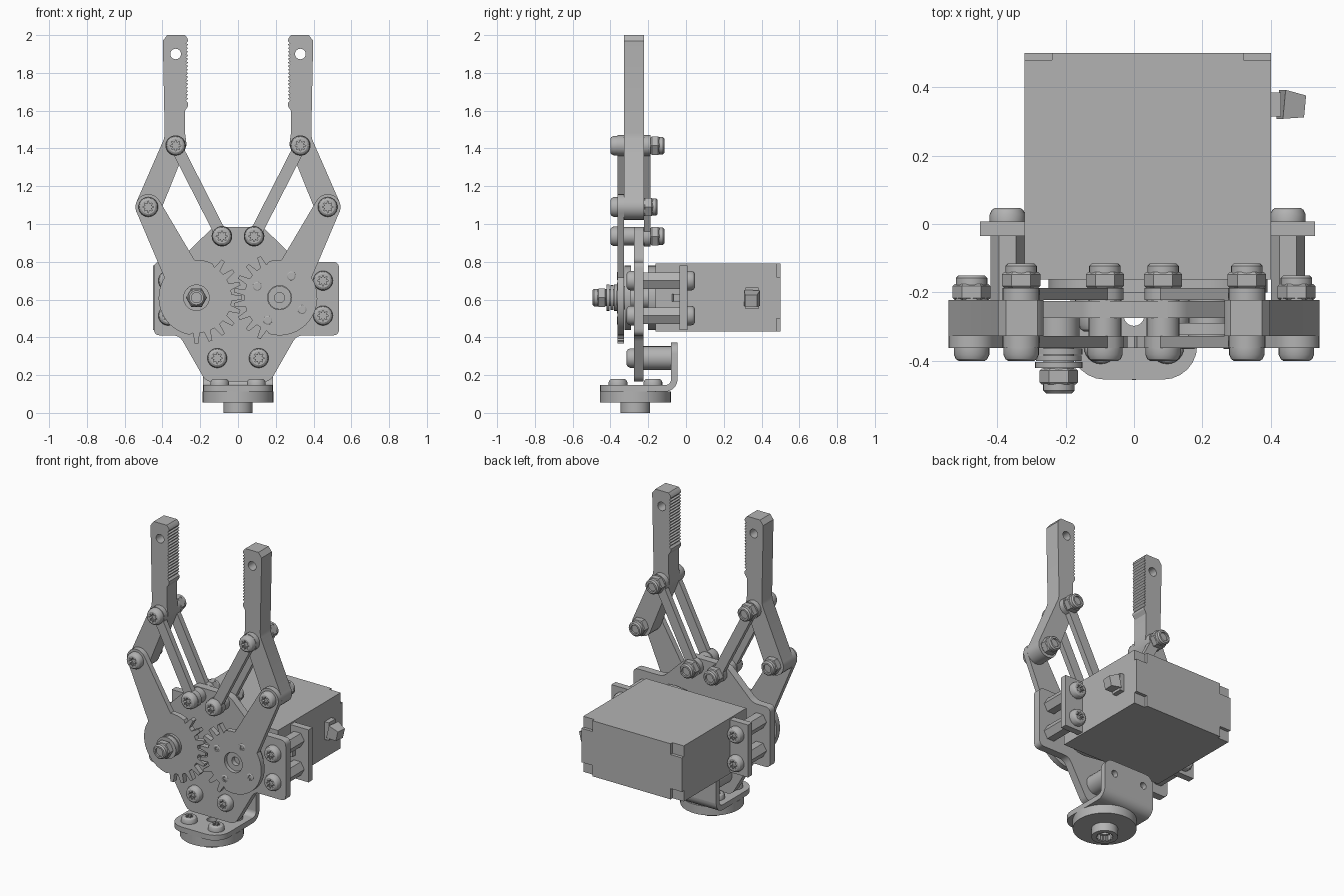
import bpy, bmesh
from math import sin, cos, pi, radians
from mathutils import Matrix, Vector

cube = bpy.data.objects.get("Cube")
if cube:
    bpy.data.objects.remove(cube)

grey = bpy.data.materials.new("plain grey")
grey.use_nodes = True
grey.diffuse_color = (0.45, 0.45, 0.45, 1)
grey.node_tree.nodes["Principled BSDF"].inputs["Base Color"].default_value = grey.diffuse_color

FRONT = Matrix.Rotation(pi / 2, 4, 'X')     # local z -> -y, local y -> z
BACK = Matrix.Rotation(-pi / 2, 4, 'X')     # local z -> +y
UP = Matrix.Identity(4)
SIDE = Matrix.Rotation(pi / 2, 4, 'Z') @ FRONT


# ---------- helpers ----------
def finish(name, bm):
    bmesh.ops.remove_doubles(bm, verts=bm.verts, dist=0.00005)
    bmesh.ops.recalc_face_normals(bm, faces=bm.faces)
    for f in bm.faces:
        f.smooth = True
    for e in bm.edges:
        e.smooth = len(e.link_faces) == 2 and e.calc_face_angle(0) < radians(30)
    me = bpy.data.meshes.new(name)
    bm.to_mesh(me)
    bm.free()
    me.materials.append(grey)
    return me


def place(name, me, loc=(0, 0, 0), turn=UP, size=1):
    ob = bpy.data.objects.new(name, me)
    ob.matrix_world = Matrix.Translation(loc) @ turn @ Matrix.Scale(size, 4)
    bpy.context.collection.objects.link(ob)
    return ob


def lathe(bm, profile, sides=24):
    """Spin (radius, height) points round local z."""
    vs = [bm.verts.new((r, 0, h)) for r, h in profile]
    es = [bm.edges.new(p) for p in zip(vs, vs[1:])]
    bmesh.ops.spin(bm, geom=vs + es, cent=(0, 0, 0), axis=(0, 0, 1),
                   angle=2 * pi, steps=sides, use_merge=True)


def lathe_mesh(name, profile, sides=24):
    bm = bmesh.new()
    lathe(bm, profile, sides)
    return finish(name, bm)


def slab(bm, loops, low, high):
    """Extrude outlines between two heights; inner loops become holes."""
    cu = bpy.data.curves.new("outline", 'CURVE')
    cu.dimensions, cu.fill_mode, cu.extrude = '2D', 'BOTH', (high - low) / 2
    for pts in loops:
        sp = cu.splines.new('POLY')
        sp.points.add(len(pts) - 1)
        sp.use_cyclic_u = True
        for p, q in zip(sp.points, pts):
            p.co = (q[0], q[1], 0, 1)
    ob = bpy.data.objects.new("outline", cu)
    me = ob.to_mesh()
    me.transform(Matrix.Translation((0, 0, (low + high) / 2)))
    bm.from_mesh(me)
    ob.to_mesh_clear()
    bpy.data.objects.remove(ob)
    bpy.data.curves.remove(cu)


def plate(name, loops, low, high, turn=FRONT):
    """Slab placed by y range (front plates) or z / x range (other turns)."""
    bm = bmesh.new()
    if turn is FRONT:
        low, high = -high, -low
    slab(bm, loops, low, high)
    return place(name, finish(name, bm), turn=turn)


def arc(c, r, a0, a1, n=12):
    return [(c[0] + r * cos(radians(a0 + (a1 - a0) * i / n)),
             c[1] + r * sin(radians(a0 + (a1 - a0) * i / n))) for i in range(n + 1)]


def circle(c, r, n=24):
    return arc(c, r, 0, 360, n)[:-1]


def rounded(pts, r, n=5):
    out = []
    for i, p in enumerate(pts):
        p, a, b = Vector(p), Vector(pts[i - 1]), Vector(pts[(i + 1) % len(pts)])
        s, e = p + (a - p).normalized() * r, p + (b - p).normalized() * r
        out += [tuple(s * (1 - t) ** 2 + p * 2 * t * (1 - t) + e * t * t)
                for t in (k / n for k in range(n + 1))]
    return out


def rect(x0, x1, y0, y1):
    return [(x0, y0), (x1, y0), (x1, y1), (x0, y1)]


def flip(pts, s):
    return [(x * s, y) for x, y in pts]


# ---------- fasteners ----------
bm = bmesh.new()
lathe(bm, [(0, 0), (.052, 0), (.052, .02), (.046, .033), (.037, .039), (.037, .018), (0, .018)])
star = [((.031 if i % 2 == 0 else .016) * cos(i * pi / 8), (.031 if i % 2 == 0 else .016) * sin(i * pi / 8))
        for i in range(16)]
slab(bm, [circle((0, 0), .037), star], .018, .039)
screw = finish("screw_head", bm)

bm = bmesh.new()
lathe(bm, [(0, 0), (.05, 0), (.056, .006), (.056, .04), (.05, .046), (0, .046)], 6)
lathe(bm, [(.046, .04), (.046, .064), (.038, .072), (.027, .072), (.027, .06), (0, .06)])
nut = finish("lock_nut", bm)
spacer = lathe_mesh("spacer", [(0, 0), (.048, 0), (.048, 1), (0, 1)])


def rod(name, x, z, y0, y1, r=.048, sides=24):
    me = lathe_mesh(name, [(0, 0), (r, 0), (r, y1 - y0), (0, y1 - y0)], sides)
    return place(name, me, (x, y1, z), FRONT)


# ---------- main plate and servo ----------
half = [(.17, .165), (.31, .41), (.49, .41), (.49, .80), (.32, .80), (.13, .985)]
outline = [(x + (.045 if x == .49 else 0), z) for x, z in half]
outline += [(-x + (.045 if x == .49 else 0), z) for x, z in reversed(half)]
plate("main_plate", [rounded(outline, .035)], -.275, -.225)

plate("servo_body", [rect(-.32, .40, .43, .79)], -.162, .48)
cross = [(-.24, .43), (.32, .43), (.32, .50), (.40, .50), (.40, .72), (.32, .72),
         (.32, .79), (-.24, .79), (-.24, .72), (-.32, .72), (-.32, .50), (-.24, .50)]
plate("servo_back", [cross], .48, .50)
boss = arc((.22, .61), .17, -90, 90) + arc((-.12, .61), .13, 90, 270)
plate("servo_boss", [boss], -.2, -.162)
plate("servo_plug", [rect(.40, .43, .55, .665)], .315, .385)
plug = lathe_mesh("servo_plug_tip", [(0, 0), (.045, 0), (.034, .065), (0, .065)], 4)
place("servo_plug_tip", plug, (.43, .35, .608),
      Matrix.Rotation(pi / 2, 4, 'Y') @ Matrix.Diagonal((1.6, 1, 1, 1)) @ Matrix.Rotation(pi / 4, 4, 'Z'))

for side, inner, outer in ((-1, -.32, -.45), (1, .40, .53)):
    x = (inner + outer) / 2 - .015 * side
    holes = [circle((x, z), .02, 12) for z in (.515, .70)]
    plate("servo_flange", [rect(min(inner, outer), max(inner, outer), .44, .78)] + holes, -.035, .008)
    plate("flange_rib", [[(inner, -.075), (inner, -.03), (inner + side * .035, -.03),
                          (inner + side * .035, -.065)]], .59, .63, UP)
    for z in (.515, .70):
        rod("servo_standoff", x, z, -.225, -.035, .05, 6)
        place("servo_front_screw", screw, (x, -.275, z), FRONT)
        place("servo_back_screw", screw, (x, .008, z), BACK)


# ---------- geared arms, links and fingers ----------
HUB, ELBOW, WRIST, INNER = (-.22, .61), (-.475, 1.09), (-.33, 1.415), (-.085, .935)


def geared_arm(first, last, offset):
    """Sector gear with an arm, as seen on the -x side."""
    step, pts = 18, []
    for k in range(first, last + 1):
        for d, r in ((-.3, .187), (-.13, .242), (.13, .242), (.3, .187)):
            pts += arc(HUB, r, (k + offset + d) * step, 0, 1)[:1]
    pts += arc(HUB, .2, (last + offset + .6) * step, 93, 4)
    pts += arc(ELBOW, .068, 29, 209)
    return pts + arc(HUB, .2, 148, (first + offset - .6) * step + 360, 16)


plate("left_geared_arm", [flip(geared_arm(-4, 3, .5), -1), circle((.22, .61), .064)], -.362, -.327)
plate("right_geared_arm", [geared_arm(-5, 3, 0)], -.362, -.327)

teeth = []
for i in range(17):
    z = 1.97 - i * .019
    teeth += [(-.264, z), (-.275, z - .014)]
finger = [(-.375, 2.0), (-.282, 2.0), (-.268, 1.985)] + teeth
finger += [(-.264, 1.64), (-.264, 1.625), (-.28, 1.60), (-.28, 1.48), (-.272, 1.42), (-.285, 1.38)]
finger += arc(ELBOW, .068, -24, -204)
finger += [(-.392, 1.45), (-.388, 1.48), (-.398, 1.97)]

v = Vector(WRIST) - Vector(INNER)
tilt = Vector((1, 0)).angle_signed(v) * -180 / pi
link = arc(WRIST, .055, tilt - 145, tilt + 145) + arc(INNER, .055, tilt + 35, tilt + 325)

for s, side in ((-1, "right"), (1, "left")):
    plate(side + "_finger", [flip(finger, -s), circle((s * .33, 1.90), .028)], -.327, -.222)
    plate(side + "_front_link", [flip(link, -s)], -.362, -.327)
    plate(side + "_back_link", [flip(link, -s)], -.222, -.187)
    for (px, pz), back in ((ELBOW, -.222), (WRIST, -.187), (INNER, -.187)):
        x = -s * px
        place(side + "_pivot_screw", screw, (x, -.362, pz), FRONT)
        place(side + "_pivot_nut", nut, (x, back, pz), BACK)
        rod(side + "_pivot_spacer", x, pz, -.345, -.2)

# idle gear axle with washers and nut
rod("axle_spacer", -.22, .61, -.33, -.275, .06)
for i in range(3):
    rod("axle_washer", -.22, .61, -.381 - i * .02, -.364 - i * .02, .07 - .004 * (i % 2))
rod("axle_core", -.22, .61, -.425, -.36, .045)
place("axle_nut", nut, (-.22, -.423, .61), FRONT)

# servo horn behind the driven gear
horn = [(0, 0), (.06, 0), (.06, .09), (.17, .09), (.17, .125), (.062, .125),
        (.062, .14), (.027, .14), (.027, .11), (0, .11)]
place("servo_horn", lathe_mesh("servo_horn", horn, 32), (.22, -.2, .61), FRONT)
for x, z in ((.282, .725), (.102, .67), (.34, .547), (.158, .49)):
    place("horn_screw", screw, (x, -.346, z), FRONT, .5)

# ---------- wrist bracket and base ----------
MID = (0, -.268)
sole = rounded([(-.185, -.455), (.185, -.455)], .0001, 1)
sole = arc((-.085, -.355), .1, 180, 270, 6) + arc((.085, -.355), .1, 270, 360, 6)
sole += [(.185, -.11), (-.185, -.11)]
plate("bracket_sole", [sole, circle(MID, .03)], .113, .147, UP)
bend = arc((-.11, .178), .065, -90, 0, 8) + arc((-.11, .178), .031, 0, -90, 8)
plate("bracket_bend", [bend], -.185, .185, SIDE)
wall = [(-.185, .178), (.185, .178)] + arc((.125, .313), .06, 0, 90, 6) + arc((-.125, .313), .06, 90, 180, 6)
plate("bracket_wall", [wall] + [circle((x, .29), .022, 16) for x in (-.11, .11)], -.079, -.045)

for x in (-.11, .11):
    rod("bracket_spacer", x, .29, -.225, -.079, .063)
    place("bracket_front_screw", screw, (x, -.275, .29), FRONT)
    for y in (-.36, -.175):
        place("sole_screw", screw, (x * .88, y, .143), UP, .95)

base = [(.03, .113), (.188, .113), (.188, .055), (.078, .055), (.078, 0), (.05, 0), (.05, .035), (.03, .035), (.03, .113)]
place("base_hub", lathe_mesh("base_hub", base, 40), (MID[0], MID[1], 0))
spline = [((.052 if i % 2 else .042) * cos(i * pi / 16), (.052 if i % 2 else .042) * sin(i * pi / 16))
          for i in range(32)]
ring = plate("hub_spline", [circle((0, 0), .06), spline], .003, .035, UP)
ring.location.y = MID[1]
